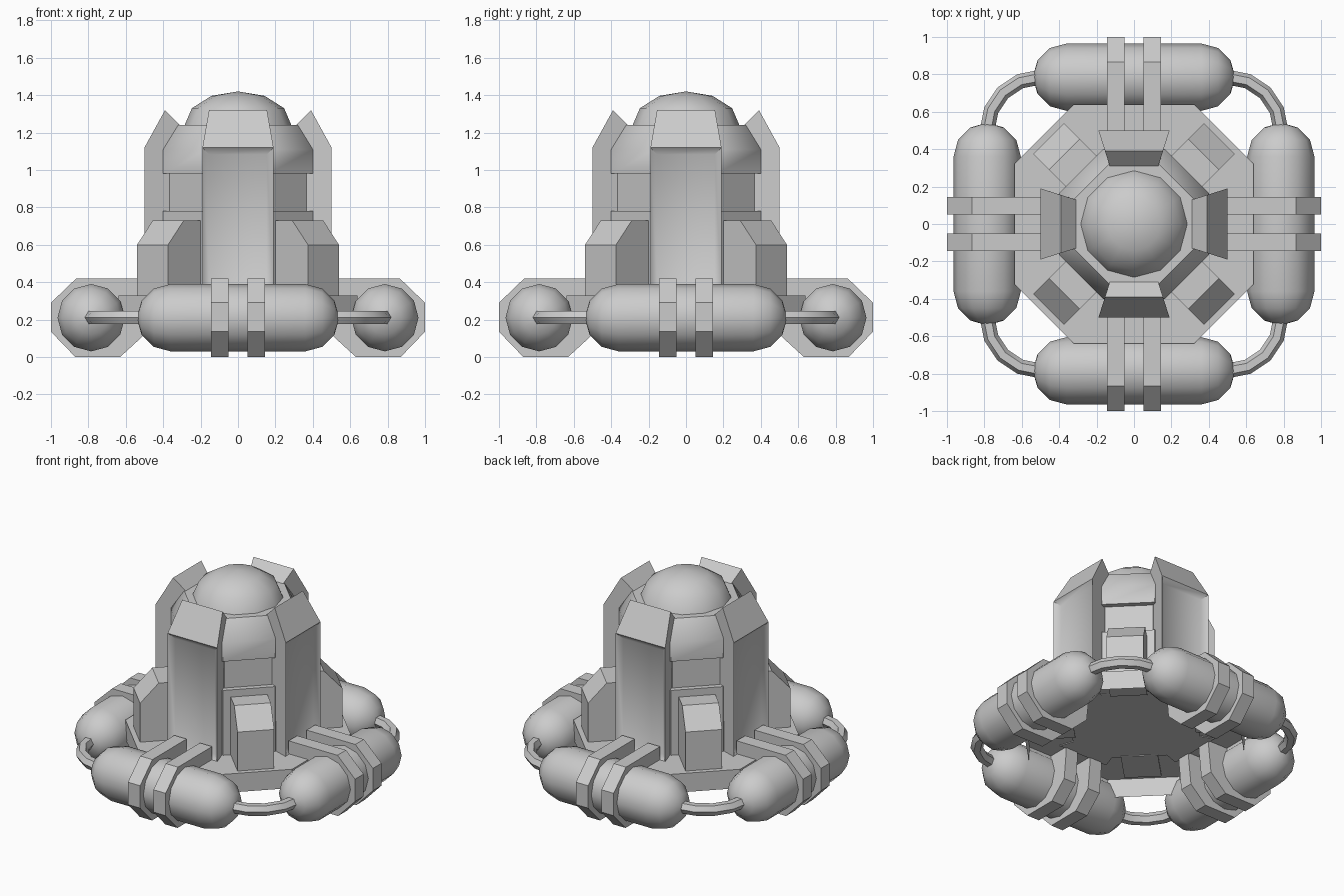
import bpy, bmesh
from math import sin, cos, pi, radians
from mathutils import Matrix, Vector

if "Cube" in bpy.data.objects:
    bpy.data.objects.remove(bpy.data.objects["Cube"])


def finish(bm, name, angle=0.0, normals=True):
    """Turn a bmesh into an object, spun about z, smooth below 40 degrees."""
    if normals:
        bmesh.ops.recalc_face_normals(bm, faces=bm.faces[:])
    bm.transform(Matrix.Rotation(angle, 4, 'Z'))
    mesh = bpy.data.meshes.new(name)
    bm.to_mesh(mesh)
    bm.free()
    ob = bpy.data.objects.new(name, mesh)
    bpy.context.collection.objects.link(ob)
    bpy.ops.object.select_all(action='DESELECT')
    ob.select_set(True)
    bpy.context.view_layer.objects.active = ob
    bpy.ops.object.shade_smooth_by_angle(angle=radians(40))
    return ob


def loft(rings, closed=False, caps=True):
    """Skin equal-length vertex rings."""
    bm = bmesh.new()
    vs = [[bm.verts.new(p) for p in ring] for ring in rings]
    n = len(vs[0])
    pairs = list(zip(vs, vs[1:])) + ([(vs[-1], vs[0])] if closed else [])
    for a, b in pairs:
        for i in range(n):
            j = (i + 1) % n
            bm.faces.new((a[i], a[j], b[j], b[i]))
    if caps:
        bm.faces.new(vs[0][::-1])
        bm.faces.new(vs[-1])
    return bm


def slab(profile, offset=0.0):
    """Solid from (radius, height, half width) points; radius runs along +x."""
    return loft([[(r, offset + s * w, z) for r, z, w in profile] for s in (-1, 1)])


def octagon(apothem, z):
    k = apothem / cos(pi / 8)
    return [(k * cos(pi / 8 + i * pi / 4), k * sin(pi / 8 + i * pi / 4), z) for i in range(8)]


# Base deck: thin octagonal shell, open underneath
a, b = 0.64, 0.32
outline = [(a, -b), (a, b), (b, a), (-b, a), (-a, b), (-a, -b), (-b, -a), (b, -a)]
bm = loft([[(x, y, z) for x, y in outline] for z in (0.20, 0.33)], caps=False)
bm.verts.ensure_lookup_table()
bm.faces.new(bm.verts[8:16])
finish(bm, "base_deck")

# Octagonal body with a recessed band and a tapered cap
body = [(0.40, 0.325), (0.40, 0.78), (0.365, 0.78), (0.365, 0.98),
        (0.40, 0.98), (0.40, 1.11), (0.32, 1.24)]
finish(loft([octagon(r, z) for r, z in body]), "body")

# Flattened dome
bm = bmesh.new()
bmesh.ops.create_uvsphere(bm, u_segments=12, v_segments=6, radius=1.0)
low = [v for v in bm.verts if v.co.z < -0.01]
bmesh.ops.delete(bm, geom=low, context='VERTS')
bm.transform(Matrix.Translation((0, 0, 1.24)) @ Matrix.Diagonal((0.285, 0.285, 0.18, 1)))
finish(bm, "dome")

panel = [(0.50, 0.325, 0.19), (0.50, 1.12, 0.19), (0.39, 1.32, 0.155),
         (0.31, 1.24, 0.13), (0.35, 0.325, 0.14)]
locker = [(0.646, 0.32, 0.117), (0.646, 0.60, 0.117), (0.527, 0.73, 0.117),
          (0.38, 0.73, 0.117), (0.38, 0.32, 0.117)]
strap = [(r, z, 0.047) for r, z in
         [(0.49, 0.42), (0.865, 0.42), (1.0, 0.29), (1.0, 0.135),
          (0.87, 0.0), (0.63, 0.0), (0.51, 0.11), (0.49, 0.30)]]

for i in range(4):
    side, diag = i * pi / 2, i * pi / 2 + pi / 4

    # Upright side panel with an inset front
    bm = slab(panel)
    bmesh.ops.recalc_face_normals(bm, faces=bm.faces[:])
    front = [f for f in bm.faces if f.normal.x > 0.99]
    bmesh.ops.inset_region(bm, faces=front, thickness=0.053)
    bmesh.ops.translate(bm, vec=(-0.03, 0, 0), verts=front[0].verts[:])
    finish(bm, f"side_panel_{i}", side)

    # Corner locker with a sloping top
    finish(slab(locker), f"corner_locker_{i}", diag)

    # Capsule tank lying across the side
    R, half = 0.18, 0.36
    steps = [(-half - R * cos(t), R * sin(t)) for t in (radians(d) for d in (2, 30, 60, 90))]
    steps += [(-y, r) for y, r in reversed(steps)]
    rings = [[(0.785 + r * cos(k * pi / 6), y, 0.21 + r * sin(k * pi / 6)) for k in range(12)]
             for y, r in steps]
    finish(loft(rings), f"tank_{i}", side)

    # Two straps holding the tank
    for s in (-1, 1):
        finish(slab(strap, s * 0.098), f"tank_strap_{i}_{'a' if s < 0 else 'b'}", side)

    # Bent hexagonal pipe joining neighbouring tanks
    rings = []
    for k in range(5):
        t = k * pi / 8
        rings.append([(0.50 + (0.285 + 0.04 * cos(h * pi / 3)) * cos(t),
                       0.50 + (0.285 + 0.04 * cos(h * pi / 3)) * sin(t),
                       0.212 + 0.04 * sin(h * pi / 3)) for h in range(6)])
    finish(loft(rings), f"corner_pipe_{i}", side)
